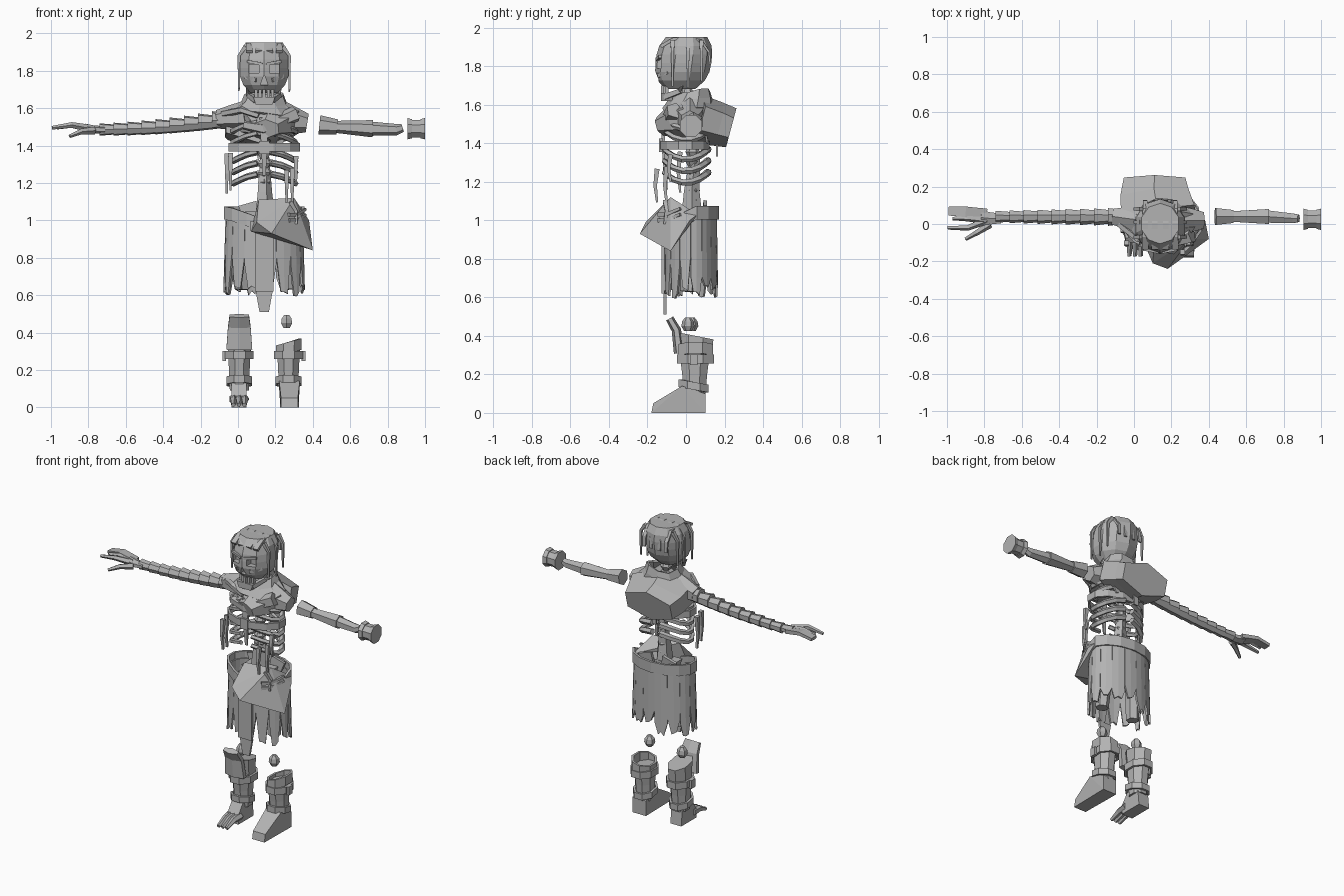
import bpy, bmesh, random
from math import sin, cos, pi
from mathutils import Vector

random.seed(4)
if "Cube" in bpy.data.objects:
    bpy.data.objects.remove(bpy.data.objects["Cube"])

COLOUR = (.45, .45, .45, 1)
grey = bpy.data.materials.new("plain grey")
grey.use_nodes = True
grey.diffuse_color = COLOUR
grey.node_tree.nodes["Principled BSDF"].inputs["Base Color"].default_value = COLOUR

MIDDLE = .14  # body centre line
SIDES = (-1, 1)


def make(name, mesh_data, thickness=0):
    bmesh.ops.recalc_face_normals(mesh_data, faces=mesh_data.faces)
    mesh = bpy.data.meshes.new(name)
    mesh_data.to_mesh(mesh)
    mesh_data.free()
    mesh.materials.append(grey)
    part = bpy.data.objects.new(name, mesh)
    bpy.context.collection.objects.link(part)
    if thickness:
        modifier = part.modifiers.new("thickness", "SOLIDIFY")
        modifier.thickness, modifier.offset = thickness, 0
    return part


def hull(name, points):
    mesh_data = bmesh.new()
    for point in points:
        mesh_data.verts.new(point)
    bmesh.ops.convex_hull(mesh_data, input=mesh_data.verts)
    loose = [vert for vert in mesh_data.verts if not vert.link_faces]
    bmesh.ops.delete(mesh_data, geom=loose, context="VERTS")
    return make(name, mesh_data)


def box(name, centre, size, taper=1):
    x, y, z = centre
    width, depth, height = (length / 2 for length in size)
    return hull(name, [(x + i * width * (taper if k > 0 else 1), y + j * depth, z + k * height)
                       for i in SIDES for j in SIDES for k in SIDES])


def skin(name, rings, cap=True, thickness=0):
    mesh_data = bmesh.new()
    rows = [[mesh_data.verts.new(point) for point in ring] for ring in rings]
    for low, high in zip(rows, rows[1:]):
        for i in range(len(low)):
            mesh_data.faces.new((low[i - 1], low[i], high[i], high[i - 1]))
    if cap:
        mesh_data.faces.new(rows[0])
        mesh_data.faces.new(rows[-1])
    return make(name, mesh_data, thickness)


def circle(count):
    return [2 * pi * (i + .5) / count for i in range(count)]


def loft(name, x, y, levels, count=8, cap=True, thickness=0, lift=lambda angle: 0, lean=0):
    """Stack of rings; each level is height, half width, half depth."""
    base = levels[0][0]
    return skin(name, [[(x + width * cos(angle), y + lean * (z - base) + depth * sin(angle), z + lift(angle))
                        for angle in circle(count)] for z, width, depth in levels], cap, thickness)


def band(name, x, y, z, width, depth, height, count=8, lift=lambda angle: 0):
    levels = [(z + side * height / 2, width, depth) for side in SIDES]
    return loft(name, x, y, levels, count, False, .015, lift)


def limb(name, path, start, end, count=6, flat=1):
    """Tube along a path, its radius going from start to end."""
    points = [Vector(point) for point in path]
    last = len(points) - 1
    rings = []
    for i, point in enumerate(points):
        along = (points[min(i + 1, last)] - points[max(i - 1, 0)]).normalized()
        across = along.cross(Vector((0, 0, 1) if abs(along.z) < .8 else (0, 1, 0))).normalized()
        up = along.cross(across) * flat
        radius = start + (end - start) * i / last
        rings.append([point + (across * cos(angle) + up * sin(angle)) * radius for angle in circle(count)])
    return skin(name, rings)


# Skull with cut eye sockets and nose
levels = []
for step in range(7):
    t = step / 6
    swell = 1 - .35 * abs(2 * t - 1.1) ** 3
    levels.append((1.68 + .27 * t, .14 * swell, .145 * swell))
skull = loft("skull", MIDDLE, -.03, levels, 10, lean=.12)
cutters = [box("eye_cutter", (MIDDLE + side * .055, -.2, 1.81), (.055, .19, .045)) for side in SIDES]
cutters.append(box("nose_cutter", (MIDDLE, -.2, 1.75), (.04, .16, .05), .1))
for cutter in cutters:
    cutter.hide_render = True
    cutter.hide_set(True)
    modifier = skull.modifiers.new("socket", "BOOLEAN")
    modifier.operation, modifier.object = "DIFFERENCE", cutter

# Jaw, brows and side hair
for side in SIDES:
    def beside(offset, y, z):
        return (MIDDLE + side * offset, y, z)
    limb("brow", [beside(.01, -.15, 1.835), beside(.09, -.135, 1.85)], .012, .01, 4)
    limb("cheekbone", [beside(.04, -.14, 1.75), beside(.1, -.09, 1.77)], .015, .015, 4)
    limb("jaw_side", [beside(.09, -.01, 1.73), beside(.08, -.03, 1.67), beside(.04, -.11, 1.64)], .014, .02, 4)
    for y in (-.07, .01, .08):
        low = random.uniform(1.68, 1.78)
        limb("side_strand", [beside(.1, y, 1.93), beside(.135, y, 1.88), beside(.135, y, low)], .016, .006, 4)
for i in range(-2, 3):
    box("tooth", (MIDDLE + i * .022, abs(i) * .01 - .12, 1.68), (.016, .02, .04))
box("chin", (MIDDLE, -.1, 1.64), (.09, .06, .04), 1.3)

# Hair locks wrapped over the crown
for offset in (-.08, -.03, .03, .08):
    path = []
    for step in range(6):
        angle = pi * (.8 - step / 6)
        reach = max(abs(cos(angle)), abs(sin(angle))) ** -.5
        path.append((MIDDLE + offset, .135 * reach * cos(angle) - .01, 1.82 + .125 * reach * sin(angle)))
    limb("hair_lock", path, .025, .014, 4, .5)

# Neck and spine with a wrapped lower back
for i in range(13):
    z = 1.08 + i * .05
    y = .035 - max(0, z - 1.55) * .35
    loft("vertebra", MIDDLE, y, [(z, .022, .025), (z + .025, .038, .038), (z + .05, .022, .025)], 6)
limb("lower_back", [(MIDDLE, .03, 1), (MIDDLE, .03, 1.15), (MIDDLE, .05, 1.36)], .06, .025, 5)

# Ribs, both sides, rising again towards the breastbone
for z in (1.22, 1.28, 1.34, 1.44, 1.5):
    for side in SIDES:
        angles = [pi * (.45 - .88 * step / 7) for step in range(8)]
        limb("rib", [(MIDDLE + side * .17 * cos(a), .115 * sin(a), z - .025 + .055 * sin(a) ** 2) for a in angles],
             .02, .014, 5)
limb("breastbone", [(MIDDLE, -.11, 1.55), (MIDDLE, -.12, 1.4), (MIDDLE, -.11, 1.24)], .035, .012, 4, .5)

# Chest strap
band("chest_strap", MIDDLE, -.005, 1.39, .19, .125, .045, 12)
box("strap_buckle", (MIDDLE, -.13, 1.39), (.055, .02, .07))
box("strap_tail", (.12, .16, 1.39), (.03, .01, .12), 1.3)

# Shawl, back bundle and shoulders
loft("collar", MIDDLE, .01, [(1.57, .18, .13), (1.62, .12, .11), (1.67, .1, .08)], 9, False, .015,
     lambda angle: .015 * sin(2 * angle), lean=.3)
limb("chest_wrap", [(.17, 0, 1.53), (.17, -.07, 1.51), (.15, -.135, 1.49)], .18, .08, 6, .65)
limb("chest_fold", [(.03, -.1, 1.51), (.13, -.11, 1.49), (.31, -.06, 1.57)], .025, .045, 5)
limb("back_bundle", [(.13, .05, 1.53), (.11, .16, 1.5), (.11, .235, 1.48)], .23, .19, 6, .55)
limb("left_shoulder", [(.23, .02, 1.55), (.31, .02, 1.53), (.37, .02, 1.52)], .09, .05, 6)
limb("right_shoulder", [(.04, .02, 1.56), (-.04, .03, 1.55), (-.11, .04, 1.54)], .08, .05, 6)
limb("right_collarbone", [(-.08, 0, 1.57), (.02, -.08, 1.59), (.11, -.1, 1.56)], .02, .018, 5)
for side in SIDES:
    limb("shoulder_blade", [(MIDDLE + side * .11, .09, 1.57), (MIDDLE + side * .08, .11, 1.4)], .07, .02, 4, .3)

# Loose shards around the ribs
for x, y, z in ((-.06, -.03, 1.25), (-.04, -.1, 1.26), (.29, -.1, 1.18), (.31, -.08, 1.27), (.26, -.15, 1.18)):
    length = random.uniform(.06, .11)
    limb("hanging_shard", [(x, y, z + length), (x, y - .01, z), (x, y, z - length)], .018, .008, 4)

# Right arm in overlapping wraps
for i in range(9):
    x = -.06 - i * .075
    z = 1.485 + .05 * (1 - i / 9) ** 2
    radius = .05 - i * .002
    limb("right_arm_wrap", [(x, .04, z), (x - .08, .04, z)], radius * .8, radius, 7)

# Right hand
limb("right_palm", [(-.71, .03, 1.485), (-.77, .03, 1.485), (-.82, .035, 1.49)], .03, .045, 6, .6)
limb("finger_plate", [(-.79, .05, 1.49), (-.9, .065, 1.51), (-.99, .07, 1.495)], .045, .035, 4, .4)
limb("thumb", [(-.77, 0, 1.48), (-.84, -.045, 1.475), (-.9, -.08, 1.45)], .022, .01, 5)
for y in (-.02, .03):
    limb("finger", [(-.79, .02, 1.49), (-.89, y, 1.51), (y / 2 - .985, y, 1.495)], .022, .01, 5)

# Left forearm and detached cuff
limb("left_elbow", [(.435, .04, 1.51), (.53, .04, 1.5)], .052, .04, 6)
limb("left_forearm_wrap", [(.52, .04, 1.5), (.72, .04, 1.49)], .032, .046, 6)
limb("left_wrist", [(.71, .04, 1.49), (.85, .03, 1.485), (.88, .03, 1.495)], .038, .022, 6)
for inner, outer in ((.905, .93), (1, .975)):
    limb("left_cuff_rim", [(inner, .025, 1.49), (outer, .025, 1.49)], .062, .055, 8)
limb("left_cuff_core", [(.92, .025, 1.49), (.98, .025, 1.49)], .05, .05, 8)


# Skirt of torn strips below a sloping belt
def droop(angle):
    return -.07 * max(0, -sin(angle)) * (1 + cos(angle))


def around(angle, z):
    flare = (1.04 - z) * .03
    return (MIDDLE + (.2 + flare) * cos(angle), .025 + (.13 + flare / 2) * sin(angle), z)


skirt = bmesh.new()
strips = 15
for strip in range(strips):
    front = sin(2 * pi * (strip + .5) / strips) < .2
    notch = random.uniform(.76, .86) if front else random.uniform(.68, .76)
    low = random.uniform(.59, .64) if front else random.uniform(.6, .68)
    rows = []
    for z, pinch in ((1.03, 0), (notch, 0), (low, random.uniform(.2, .35))):
        row = []
        for corner in (0, .5, 1):
            angle = 2 * pi * (strip + pinch + (1 - 2 * pinch) * corner) / strips
            shift = droop(angle) if z > 1 else random.uniform(-.01, .02) * bool(pinch)
            row.append(skirt.verts.new(around(angle, z + shift)))
        rows.append(row)
    for high, low in zip(rows, rows[1:]):
        for i in range(2):
            skirt.faces.new((high[i], high[i + 1], low[i + 1], low[i]))
make("torn_skirt", skirt, .012)
band("waist_belt", MIDDLE, .025, 1.04, .213, .138, .07, 14, droop)
box("front_strip", (MIDDLE, -.12, .78), (.1, .015, .32))
box("front_strip_tip", (MIDDLE, -.11, .565), (.05, .015, .11), 1.8)
box("belt_buckle", (.09, -.13, .97), (.05, .03, .05))
box("pelvis", (MIDDLE, .03, .98), (.1, .1, .14), 2)
for side in SIDES:
    limb("hip_blade", [(MIDDLE + side * .05, .09, .95), (MIDDLE + side * .09, .1, 1.09)], .05, .07, 4, .2)
    limb("thigh", [(MIDDLE + side * .1, .03, .98), (MIDDLE + side * .12, .01, .63)], .05, .04, 6)

# Hip flap with torn marks
hull("hip_flap", [(.1, -.21, .99), (.07, -.14, .94), (.18, -.24, .93), (.4, -.08, .84), (.38, .02, 1), (.35, .06, 1.03),
                  (.3, -.08, 1.12), (.11, -.09, 1.11)])
for z in (1, 1.03):
    limb("flap_mark", [(.27, -.14, z), (.31, -.1, z), (.36, -.03, z + .03)], .015, .01, 4)
limb("flap_cord", [(.28, -.11, 1.1), (.31, -.1, 1.05), (.31, -.11, .98)], .015, .01, 4)

# Boots with straps and buckle ends
for label, x, outward in (("right", .007, -1), ("left", .27, 1)):
    loft(label + "_shin", x, .045, [(.09, .055, .06), (.2, .06, .07), (.31, .066, .085)])
    band(label + "_ankle_strap", x, .04, .14, .067, .077, .04, lift=lambda angle: -.015 * sin(angle))
    band(label + "_knee_strap", x, .05, .28, .075, .096, .045)
    box(label + "_strap_end", (x + outward * .08, .04, .275), (.02, .04, .055))
band("left_boot_cuff", .272, .05, .32, .066, .09, .06, lift=lambda angle: .02 * cos(angle))
loft("right_boot_cuff", .007, .05, [(.3, .066, .088), (.4, .068, .1)], lift=lambda angle: -.02 * sin(angle))
limb("right_knee_guard", [(.007, -.035, .31), (.007, -.05, .43), (.007, -.085, .49)], .08, .06, 6, .35)
for label, x, y in (("right", .007, .03), ("left", .26, .01)):
    loft(label + "_knee_bone", x, y, [(.425, .02, .02), (.45, .034, .034), (.475, .03, .03), (.495, .015, .015)], 6)

# Feet: a solid boot and a bare toed foot
hull("left_foot", [(.275 + side * width, y, z) for side in SIDES for width, y, z in
                   ((.05, .1, 0), (.05, .1, .1), (.045, -.18, 0), (.045, -.17, .05), (.055, -.02, .14))])
hull("right_foot", [(.005 + side * .04, y, z) for side in SIDES for y, z in
                    ((.1, 0), (.09, .1), (-.06, 0), (-.06, .06), (-.01, .13))])
for spread in (-.03, 0, .03):
    x = .005 + spread
    limb("right_toe", [(x, -.03, .045), (x, -.1, .04), (x, -.17, .013)], .026, .012, 5)
